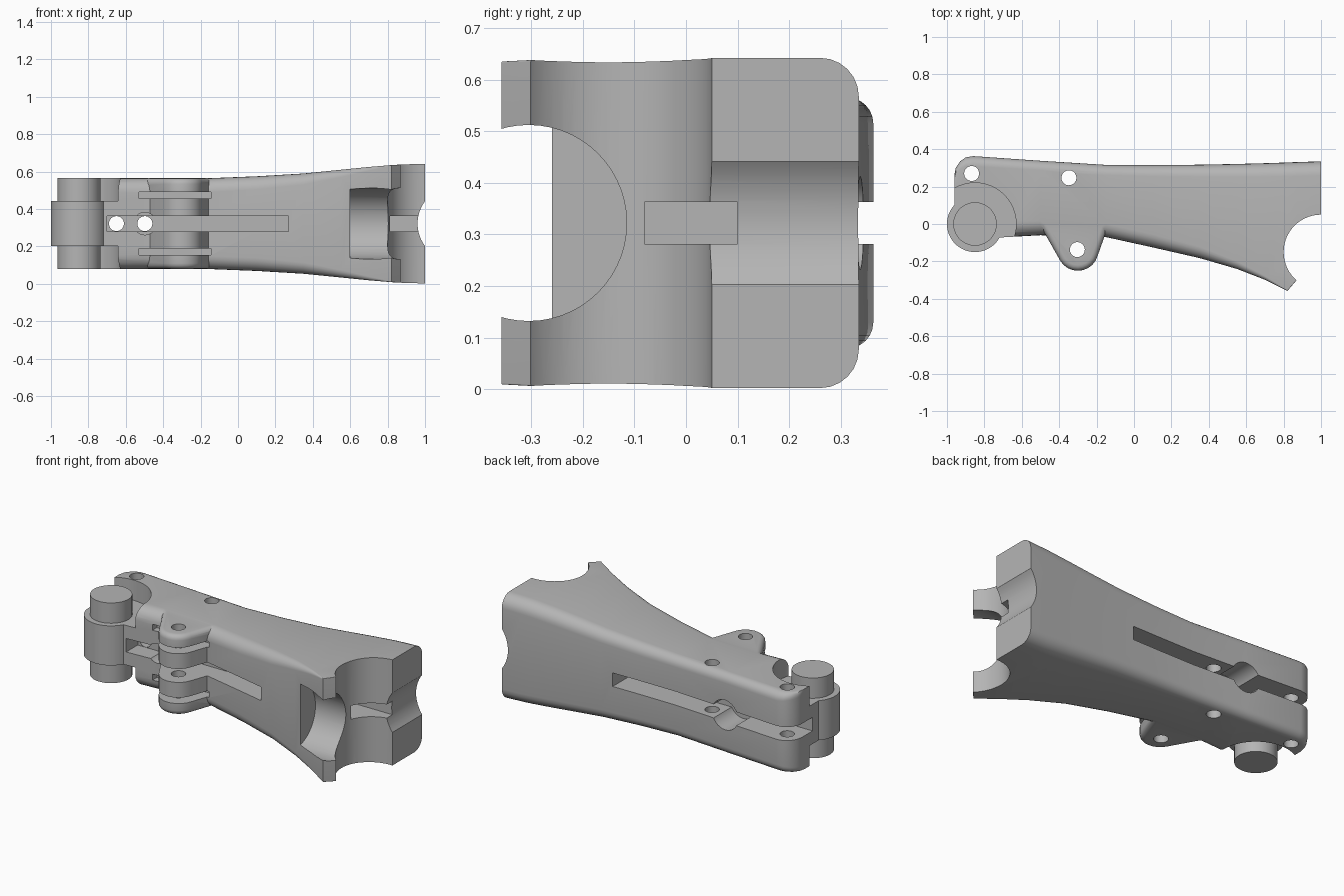
import bpy, bmesh, math
from mathutils import Matrix, Vector

cube = bpy.data.objects.get("Cube")
if cube:
    bpy.data.objects.remove(cube, do_unlink=True)

MID = 0.322  # height of the symmetry plane

grey = bpy.data.materials.new("plain grey")
grey.use_nodes = True
grey.diffuse_color = (0.46, 0.46, 0.46, 1)
grey.node_tree.nodes["Principled BSDF"].inputs["Base Color"].default_value = (0.46, 0.46, 0.46, 1)


def make_object(name, bm):
    bmesh.ops.recalc_face_normals(bm, faces=bm.faces)
    mesh = bpy.data.meshes.new(name)
    bm.to_mesh(mesh)
    bm.free()
    mesh.materials.append(grey)
    obj = bpy.data.objects.new(name, mesh)
    bpy.context.collection.objects.link(obj)
    return obj


def cylinder(name, centre, radius, length, axis="Z", segments=48):
    bm = bmesh.new()
    turn = {"Z": Matrix(), "X": Matrix.Rotation(math.pi / 2, 4, "Y"),
            "Y": Matrix.Rotation(math.pi / 2, 4, "X")}[axis]
    bmesh.ops.create_cone(bm, cap_ends=True, segments=segments, radius1=radius, radius2=radius,
                          depth=length, matrix=Matrix.Translation(centre) @ turn)
    return make_object(name, bm)


def box(name, x, y, z):
    bm = bmesh.new()
    bmesh.ops.create_cube(bm, size=1)
    for v in bm.verts:
        v.co = Vector([(r[0] + r[1]) / 2 + c * (r[1] - r[0]) for r, c in zip((x, y, z), v.co)])
    return make_object(name, bm)


def activate(obj):
    bpy.ops.object.select_all(action="DESELECT")
    obj.select_set(True)
    bpy.context.view_layer.objects.active = obj


def combine(target, tool, operation="DIFFERENCE"):
    mod = target.modifiers.new("boolean", "BOOLEAN")
    mod.operation, mod.solver, mod.object = operation, "EXACT", tool
    activate(target)
    bpy.ops.object.modifier_apply(modifier=mod.name)
    bpy.data.objects.remove(tool, do_unlink=True)


def section(yf, yb, half, rf, rb, steps=6):
    """Rounded rectangle in the y-z plane, with its own front and back corner radii."""
    pts = []
    for sy, sz, r, start in ((1, 1, rb, 0), (-1, 1, rf, 90), (-1, -1, rf, 180), (1, -1, rb, 270)):
        cy = yb - r if sy > 0 else yf + r
        cz = MID + sz * (half - r)
        for i in range(steps + 1):
            a = math.radians(start + 90 * i / steps)
            pts.append((cy + r * math.cos(a), cz + r * math.sin(a)))
    return pts


# Main body: x, front y, back y, half height, front radius, back radius
STATIONS = [
    (-0.96, -0.08, 0.265, 0.243, 0.075, 0.03),
    (-0.953, -0.08, 0.30, 0.243, 0.075, 0.035),
    (-0.93, -0.08, 0.335, 0.243, 0.075, 0.04),
    (-0.90, -0.08, 0.356, 0.243, 0.075, 0.045),
    (-0.86, -0.08, 0.363, 0.243, 0.075, 0.05),
    (-0.50, -0.06, 0.338, 0.243, 0.075, 0.05),
    (-0.15, -0.07, 0.316, 0.243, 0.07, 0.055),
    (0.10, -0.125, 0.315, 0.253, 0.07, 0.06),
    (0.35, -0.182, 0.317, 0.268, 0.06, 0.065),
    (0.55, -0.24, 0.321, 0.288, 0.04, 0.07),
    (0.70, -0.298, 0.325, 0.303, 0.02, 0.073),
    (0.82, -0.358, 0.329, 0.313, 0.003, 0.075),
    (0.87, -0.30, 0.331, 0.316, 0.003, 0.075),
    (1.00, -0.20, 0.335, 0.320, 0.003, 0.075),
]
bm = bmesh.new()
rings = [[bm.verts.new((s[0], y, z)) for y, z in section(*s[1:])] for s in STATIONS]
for a, b in zip(rings, rings[1:]):
    for i in range(len(a)):
        j = (i + 1) % len(a)
        bm.faces.new((a[i], a[j], b[j], b[i]))
bm.faces.new(rings[0])
bm.faces.new(rings[-1])
body = make_object("finger_body", bm)

# Hinge lug on the front, with softened top and bottom rims
outline = [(-0.55, 0.10), (-0.54, 0.03), (-0.51, 0.0), (-0.48, -0.045)]
outline += [(-0.30 + 0.11 * math.cos(math.radians(a)), -0.14 + 0.11 * math.sin(math.radians(a)))
            for a in range(210, 346, 15)]
outline += [(-0.145, -0.03), (-0.13, 0.0), (-0.12, 0.10)]
bm = bmesh.new()
low = bm.faces.new([bm.verts.new((x, y, MID - 0.242)) for x, y in outline])
up = bmesh.ops.extrude_face_region(bm, geom=[low])["geom"]
bmesh.ops.translate(bm, vec=(0, 0, 0.484), verts=[g for g in up if isinstance(g, bmesh.types.BMVert)])
rim = [e for e in bm.edges if abs(e.verts[0].co.z - e.verts[1].co.z) < 1e-5
       and min(v.co.y for v in e.verts) < 0.02]
bmesh.ops.bevel(bm, geom=rim, offset=0.03, segments=4, affect="EDGES", profile=0.5)
combine(body, make_object("hinge_lug", bm), "UNION")

# Clearance around the pin, above and below the knuckle
for side in (-1, 1):
    combine(body, cylinder("clearance", (-0.85, 0, MID + side * 0.27), 0.22, 0.30, segments=64))
    # Thin slots that divide the lug into plates
    z = MID + side * 0.151
    combine(body, box("lug_slot", (-0.53, -0.145), (-0.4, -0.02), (z - 0.018, z + 0.018)))

# Long central slots at the front and back
slot = (MID - 0.041, MID + 0.041)
combine(body, box("front_slot", (-0.70, 0.27), (-0.5, 0.04), slot))
combine(body, box("back_slot", (-1.1, 0.27), (0.16, 0.6), slot))

# Far end: rounded seat, socket, groove and cord channel
combine(body, cylinder("joint_seat", (1.0, -0.15, MID), 0.2, 1.2, segments=56))
combine(body, cylinder("socket", (0.90, -0.305, MID), 0.19, 0.60, "X", 56))
combine(body, cylinder("end_groove", (1.16, 0.2, MID), 0.2, 1.0, "Y", 56))
combine(body, box("cord_channel", (0.32, 1.1), (-0.08, 0.10), slot))

# Pin holes through the height
for x, y in ((-0.868, 0.27), (-0.348, 0.247), (-0.303, -0.137)):
    combine(body, cylinder("pin_hole", (x, y, MID), 0.04, 1.0, segments=32))
# Cord holes from front to back, with counterbores
for x in (-0.65, -0.498):
    combine(body, cylinder("cord_hole", (x, 0.1, MID), 0.04, 1.2, "Y", 32))
combine(body, cylinder("front_bore", (-0.498, -0.21, MID), 0.06, 0.48, "Y", 32))
combine(body, cylinder("back_bore", (-0.498, 0.36, MID), 0.09, 0.40, "Y", 32))

# Knuckle barrel and its pin
knuckle = cylinder("knuckle_barrel", (-0.85, 0, MID), 0.15, 0.24, segments=64)
pin = cylinder("knuckle_pin", (-0.85, 0, MID), 0.116, 0.486, segments=64)

for obj in (body, knuckle, pin):
    activate(obj)
    bpy.ops.object.shade_smooth_by_angle(angle=math.radians(30))
